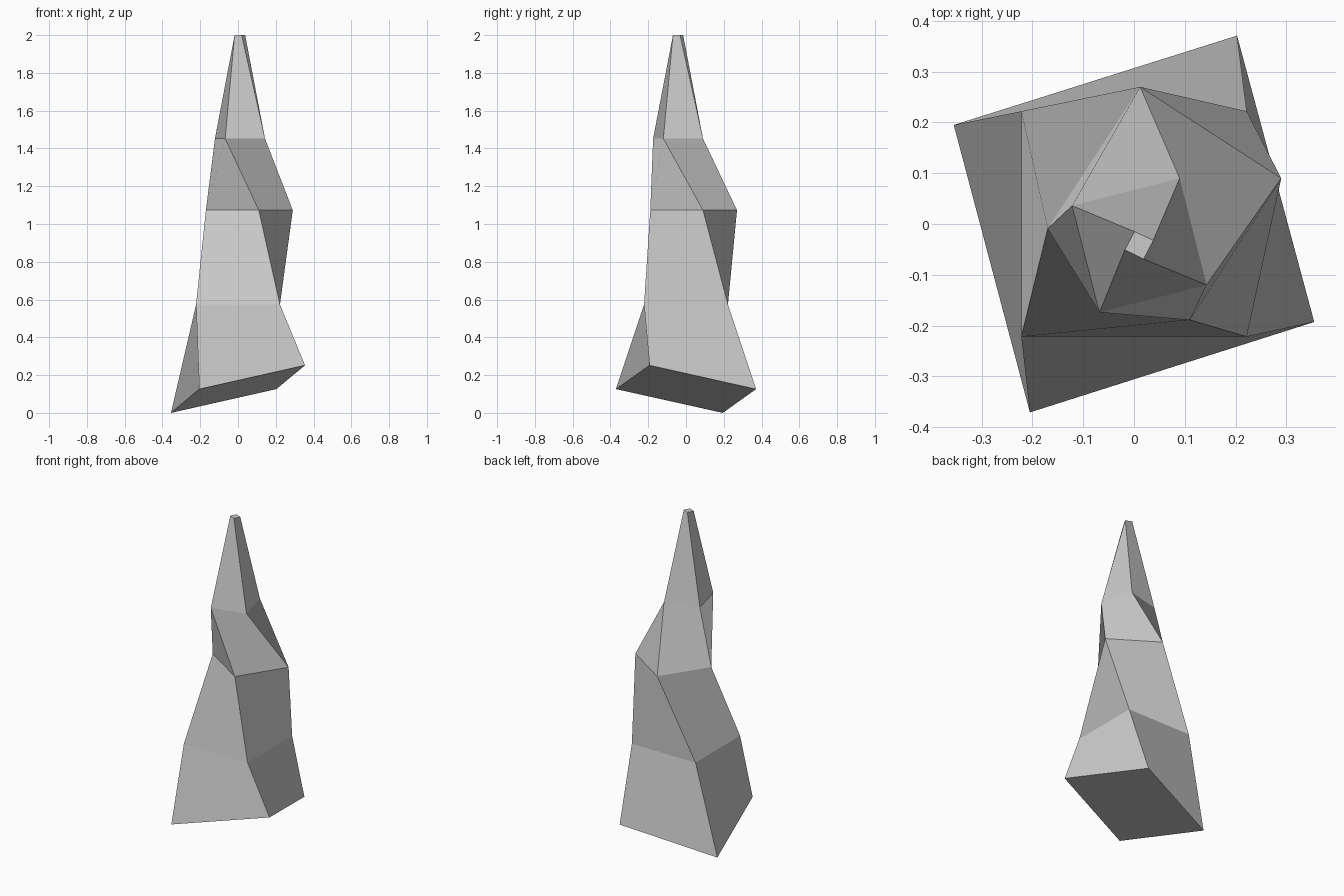
import bpy, bmesh

if "Cube" in bpy.data.objects:
    bpy.data.objects.remove(bpy.data.objects["Cube"])

# Four-sided twisting spike: each ring is a loop of corners, counter-clockwise from above
def level(z, *corners):
    return [(x, y, z) for x, y in corners]

rings = [
    # tilted base
    [(-.205, -.371, .126), (.355, -.193, .252), (.203, .371, .126), (-.355, .195, 0)],
    level(.573, (-.222, -.222), (.222, -.222), (.222, .222), (-.222, .222)),
    level(1.073, (-.17, -.009), (.11, -.189), (.29, .09), (.012, .27)),
    level(1.452, (-.122, .036), (-.068, -.174), (.143, -.12), (.09, .09)),
    level(2.0, (.001, -.015), (-.018, -.051), (.019, -.069), (.038, -.032)),
]

bm = bmesh.new()
loops = [[bm.verts.new(p) for p in ring] for ring in rings]

# Side walls: one twisted quad per side and level (the base level folds the other way)
for k, (low, up) in enumerate(zip(loops, loops[1:])):
    for i in range(4):
        j = (i + 1) % 4
        quad = [low[i], low[j], up[j], up[i]]
        if k == 0:
            quad = quad[1:] + quad[:1]
        bm.faces.new(quad)

# Base and tip caps
bm.faces.new(loops[0][::-1])
bm.faces.new(loops[-1])

mesh = bpy.data.meshes.new("twisted_spike")
bm.to_mesh(mesh)
bm.free()
spike = bpy.data.objects.new("twisted_spike", mesh)
bpy.context.collection.objects.link(spike)
